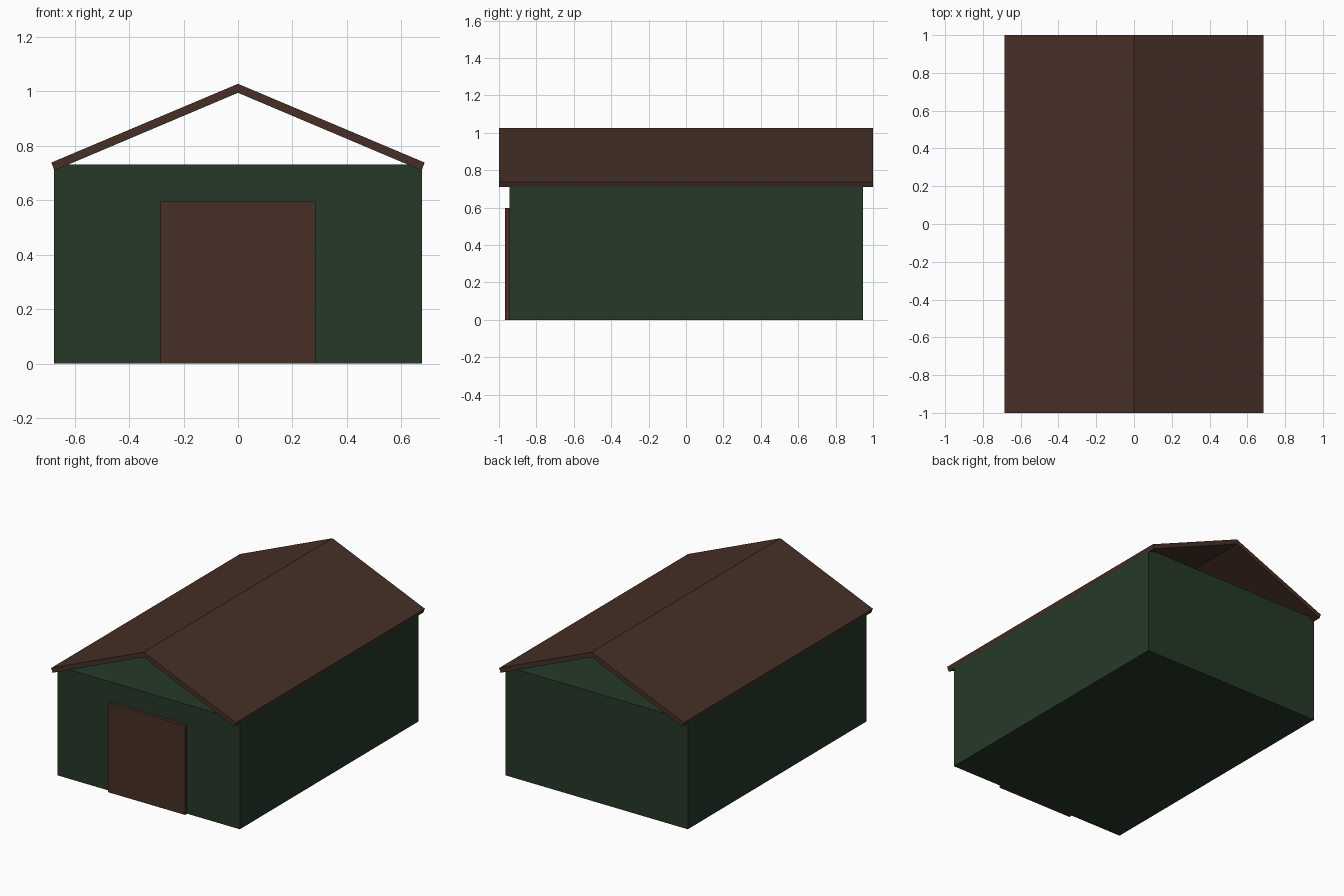
import bpy
import bmesh

if "Cube" in bpy.data.objects:
    bpy.data.objects.remove(bpy.data.objects["Cube"])


def material(name, rgb):
    m = bpy.data.materials.new(name)
    m.diffuse_color = (*rgb, 1.0)
    m.use_nodes = True
    m.node_tree.nodes["Principled BSDF"].inputs["Base Color"].default_value = m.diffuse_color
    return m


green = material("dark green", (0.0185, 0.0409, 0.0203))
brown = material("dark brown", (0.061, 0.0296, 0.0194))


def extrude_profile(name, profile, y0, y1, mat):
    """Extrude an x-z outline along y into a closed solid."""
    bm = bmesh.new()
    face = bm.faces.new([bm.verts.new((x, y0, z)) for x, z in profile])
    ext = bmesh.ops.extrude_face_region(bm, geom=[face], use_keep_orig=True)
    moved = [g for g in ext["geom"] if isinstance(g, bmesh.types.BMVert)]
    bmesh.ops.translate(bm, verts=moved, vec=(0, y1 - y0, 0))
    bmesh.ops.recalc_face_normals(bm, faces=bm.faces[:])
    mesh = bpy.data.meshes.new(name)
    bm.to_mesh(mesh)
    bm.free()
    mesh.materials.append(mat)
    obj = bpy.data.objects.new(name, mesh)
    bpy.context.collection.objects.link(obj)
    return obj


def rectangle(half_width, height):
    return [(-half_width, 0), (half_width, 0),
            (half_width, height), (-half_width, height)]


# Walls: closed box, open gable space above it
extrude_profile("walls", rectangle(0.675, 0.731), -0.945, 0.945, green)

# Door: thin panel on the front wall
extrude_profile("door", rectangle(0.285, 0.597), -0.967, -0.945, brown)

# Roof: two sloping slabs meeting at a mitred ridge
for side, name in ((1, "roof_right"), (-1, "roof_left")):
    slab = [(0, 1.027), (0.685, 0.738), (0.674, 0.709), (0, 0.994)]
    extrude_profile(name, [(side * x, z) for x, z in slab], -1.0, 1.0, brown)
